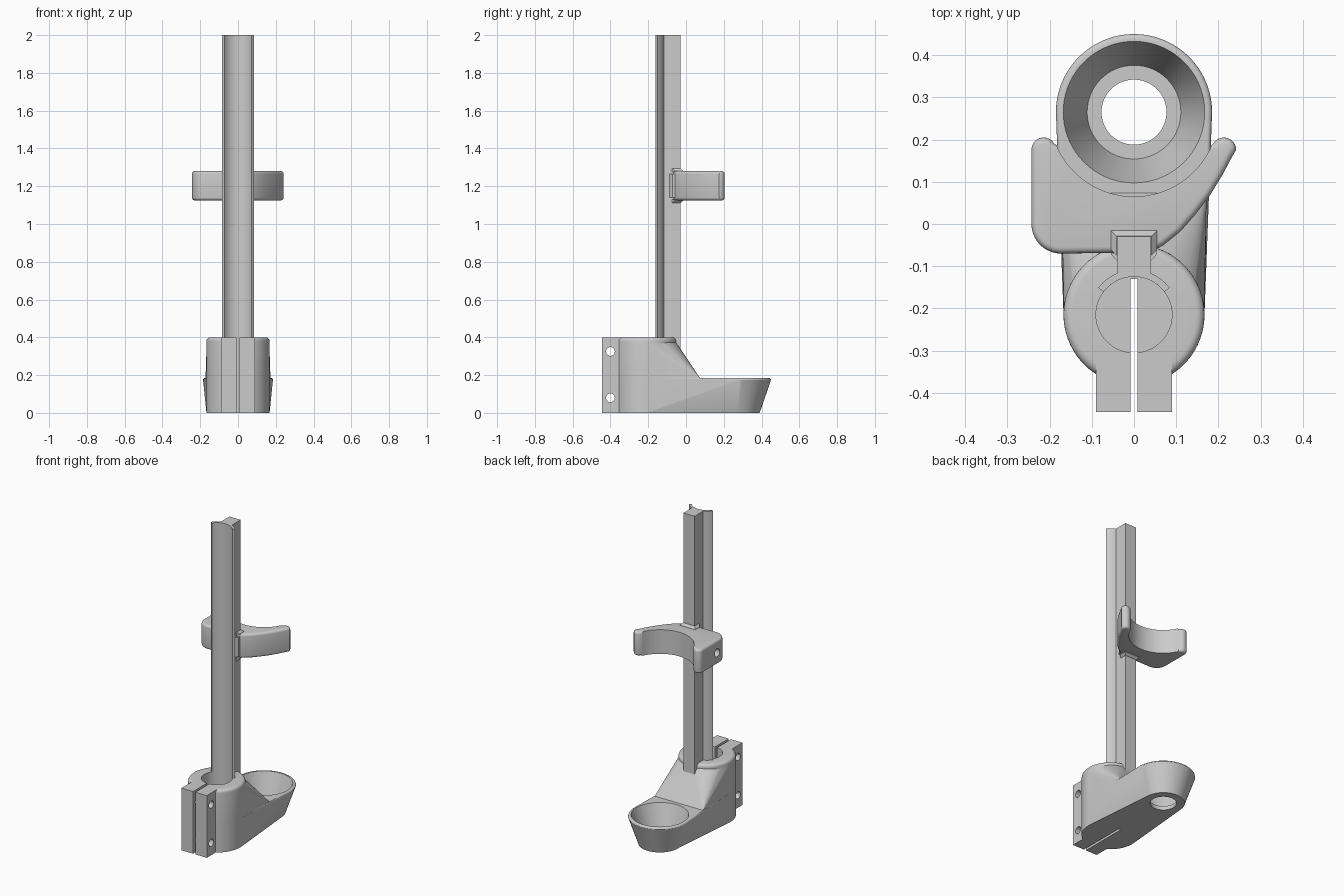
import bpy, bmesh, math
from mathutils import Vector

cube = bpy.data.objects.get("Cube")
if cube:
    bpy.data.objects.remove(cube, do_unlink=True)

grey = bpy.data.materials.new("plain grey")
grey.use_nodes = True
GREY = (0.6, 0.6, 0.6, 1)
grey.diffuse_color = GREY
grey.node_tree.nodes["Principled BSDF"].inputs["Base Color"].default_value = GREY

CLAMP_Y, CUP_Y = -0.215, 0.265


def make(name, bm):
    bmesh.ops.recalc_face_normals(bm, faces=bm.faces)
    mesh = bpy.data.meshes.new(name)
    bm.to_mesh(mesh)
    bm.free()
    mesh.materials.append(grey)
    ob = bpy.data.objects.new(name, mesh)
    bpy.context.collection.objects.link(ob)
    return ob


def hull(name, points):
    """Convex solid around a set of points."""
    bm = bmesh.new()
    for p in points:
        bm.verts.new(p)
    res = bmesh.ops.convex_hull(bm, input=bm.verts)
    loose = [v for v in bm.verts if not v.link_faces]
    bmesh.ops.delete(bm, geom=loose, context='VERTS')
    bmesh.ops.dissolve_limit(bm, angle_limit=0.005, verts=bm.verts, edges=bm.edges)
    return make(name, bm)


def arc(cx, cy, r, a0, a1, n):
    steps = [math.radians(a0 + (a1 - a0) * i / n) for i in range(n + 1)]
    return [(cx + r * math.cos(a), cy + r * math.sin(a)) for a in steps]


def rings(cy, profile, n=72):
    """Stacked circles from (radius, z) pairs."""
    return [(x, y, z) for r, z in profile for x, y in arc(0, cy, r, 0, 360, n)[:-1]]


def box(x0, x1, y0, y1, z0, z1):
    return [(x, y, z) for x in (x0, x1) for y in (y0, y1) for z in (z0, z1)]


def rod(x0, x1, y, z, r):
    """Points of a cylinder lying along x."""
    return [(x, a, b) for x in (x0, x1) for a, b in arc(y, z, r, 0, 360, 32)[:-1]]


def extrude(name, outline, z0, z1, bevel=0.0, keep_sharp=None):
    bm = bmesh.new()
    face = bm.faces.new([bm.verts.new((x, y, z0)) for x, y in outline])
    res = bmesh.ops.extrude_face_region(bm, geom=[face], use_keep_orig=True)
    top = [g for g in res["geom"] if isinstance(g, bmesh.types.BMVert)]
    bmesh.ops.translate(bm, verts=top, vec=(0, 0, z1 - z0))
    bmesh.ops.recalc_face_normals(bm, faces=bm.faces)
    if bevel:
        rim = [e for e in bm.edges if abs(e.verts[0].co.z - e.verts[1].co.z) < 1e-5
               and not keep_sharp(e)]
        bmesh.ops.bevel(bm, geom=rim, offset=bevel, segments=4, profile=0.5,
                        affect='EDGES', clamp_overlap=False)
    return make(name, bm)


def combine(base, others, operation):
    for other in others:
        mod = base.modifiers.new("join", 'BOOLEAN')
        mod.operation, mod.solver, mod.object = operation, 'EXACT', other
        deps = bpy.context.evaluated_depsgraph_get()
        mesh = bpy.data.meshes.new_from_object(base.evaluated_get(deps))
        base.modifiers.clear()
        base.data = mesh
        bpy.data.objects.remove(other, do_unlink=True)


def smooth(ob, angle=28):
    bpy.ops.object.select_all(action='DESELECT')
    ob.select_set(True)
    bpy.context.view_layer.objects.active = ob
    bpy.ops.object.shade_smooth_by_angle(angle=math.radians(angle))


# Base: split clamp, sloping web, and flared cup
rounded = [(0.147 + x, 0.38 + z) for x, z in arc(0, 0, 0.02, 0, 90, 5)]
base = hull("base", rings(CLAMP_Y, [(0.167, 0)] + rounded))
rim = [(0.174 + x, 0.174 + z) for x, z in arc(0, 0, 0.011, 0, 90, 4)]
cup_sides = [(0.125, 0), (0.127, 0.02)] + rim
web_low = hull("web_low", rings(CLAMP_Y, [(0.167, 0), (0.167, 0.185)]) + rings(CUP_Y, cup_sides))
web_slope = hull("web_slope", rings(CLAMP_Y, [(0.166, 0.01), (0.166, 0.36), (0.152, 0.39)])
                 + box(-0.172, 0.172, 0, 0.075, 0.1, 0.183))
flanges = hull("flanges", box(-0.09, 0.09, -0.445, -0.3, 0, 0.4))
combine(base, [web_low, web_slope, flanges], 'UNION')

cuts = [
    hull("bore", rings(CLAMP_Y, [(0.09, 0.025), (0.09, 0.5)])),
    hull("slit", box(-0.008, 0.008, -0.5, -0.13, -0.1, 0.5)),
    hull("cup_hollow", rings(CUP_Y, [(0.111, 0.025), (0.168, 0.186), (0.171, 0.2)])),
    hull("cup_drain", rings(CUP_Y, [(0.077, -0.1), (0.077, 0.1)])),
]
cuts += [hull("bolt_hole", rod(-0.2, 0.2, -0.4, z, 0.023)) for z in (0.08, 0.325)]
combine(base, cuts, 'DIFFERENCE')
smooth(base)

# Post: curved front plate with a square rib behind it
outer = [p for p in arc(0, CLAMP_Y, 0.106, 37, 143, 24)]
right = [p for p in outer if p[0] > 0.041]
left = [p for p in outer if p[0] < -0.041]
rib_root = CLAMP_Y + math.sqrt(0.106 ** 2 - 0.04 ** 2)
rib = [(0.04, rib_root), (0.04, -0.03), (-0.04, -0.03), (-0.04, rib_root)]
inner = arc(0, CLAMP_Y, 0.09, 143, 37, 24)
post = extrude("post", right + rib + left + inner, 0.02, 2.0)
smooth(post)

# Hook: open cradle with one square and one swept arm
swept = [(0.04, -0.067), (0.07, -0.05), (0.11, -0.018), (0.145, 0.022), (0.18, 0.068),
         (0.21, 0.117), (0.23, 0.155)]
outline = (swept + arc(0.213, 0.176, 0.029, 0, 150, 10)
           + arc(0, CUP_Y, 0.2, -23, -157, 40)
           + arc(-0.214, 0.176, 0.029, 30, 180, 10)
           + arc(-0.173, 0, 0.07, 180, 270, 10))


def on_cradle(edge):
    return all(abs((v.co.xy - Vector((0, CUP_Y))).length - 0.2) < 0.001 for v in edge.verts)


hook = extrude("hook", outline, 1.125, 1.28, 0.015, on_cradle)
combine(hook, [hull("side_hole", rod(-0.3, -0.13, 0.03, 1.2, 0.025))], 'DIFFERENCE')
smooth(hook)

# Small fillets where the hook meets the rib
for name, z, dz in (("upper_fillet", 1.275, 0.02), ("lower_fillet", 1.13, -0.02)):
    hull(name, box(-0.055, 0.055, -0.06, -0.015, z, z + dz * 0.3)
         + box(-0.041, 0.041, -0.075, -0.029, z, z + dz))
hull("front_fillet", box(-0.055, 0.055, -0.071, -0.05, 1.14, 1.265)
     + box(-0.041, 0.041, -0.087, -0.05, 1.14, 1.265))
